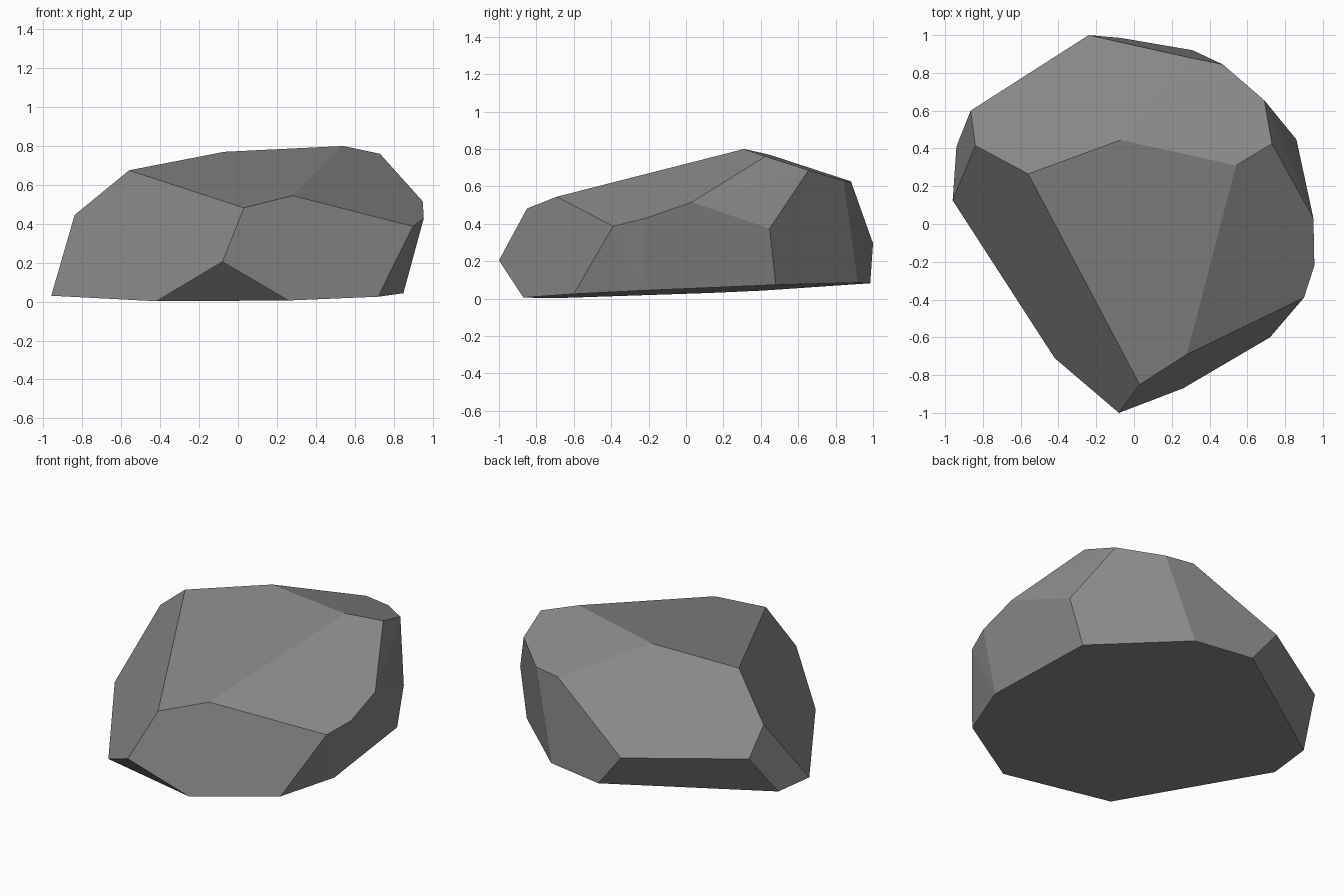
import bpy, bmesh, math

if "Cube" in bpy.data.objects:
    bpy.data.objects.remove(bpy.data.objects["Cube"])

# Outline of the underside (x, y); it lies on one slightly tilted plane
base = [(-.42, -.71), (.26, -.87), (.72, -.60), (.85, -.24), (.79, .48),
        (.31, .92), (-.07, .985), (-.94, .41), (-.96, .125)]
# Corners of the belt around the rock
belt = [(-.08, -1, .205), (.90, -.39, .387), (.955, -.22, .428), (.95, .03, .515),
        (.86, .447, .375), (-.24, 1, .295), (-.865, .60, .303), (-.84, .415, .445)]
# Corners of the upper facets
crown = [(.03, -.85, .482), (.28, -.69, .545), (.54, .31, .80), (.73, .425, .76),
         (.69, .655, .687), (.47, .845, .63), (.29, .882, .627),
         (-.07, .445, .77), (-.56, .265, .675)]


def base_height(x, y):
    return max(0, .040 + .016 * x + .044 * y)


# Convex boulder, with coplanar triangles merged into flat facets
bm = bmesh.new()
for p in [(x, y, base_height(x, y)) for x, y in base] + belt + crown:
    bm.verts.new(p)
bmesh.ops.convex_hull(bm, input=bm.verts)
bmesh.ops.dissolve_limit(bm, angle_limit=math.radians(4), verts=bm.verts, edges=bm.edges)
bmesh.ops.recalc_face_normals(bm, faces=bm.faces)

mesh = bpy.data.meshes.new("rock")
bm.to_mesh(mesh)
bm.free()

stone = bpy.data.materials.new("stone grey")
stone.diffuse_color = (.25, .25, .25, 1)
stone.use_nodes = True
stone.node_tree.nodes["Principled BSDF"].inputs["Base Color"].default_value = stone.diffuse_color
mesh.materials.append(stone)
rock = bpy.data.objects.new("rock", mesh)
bpy.context.collection.objects.link(rock)
